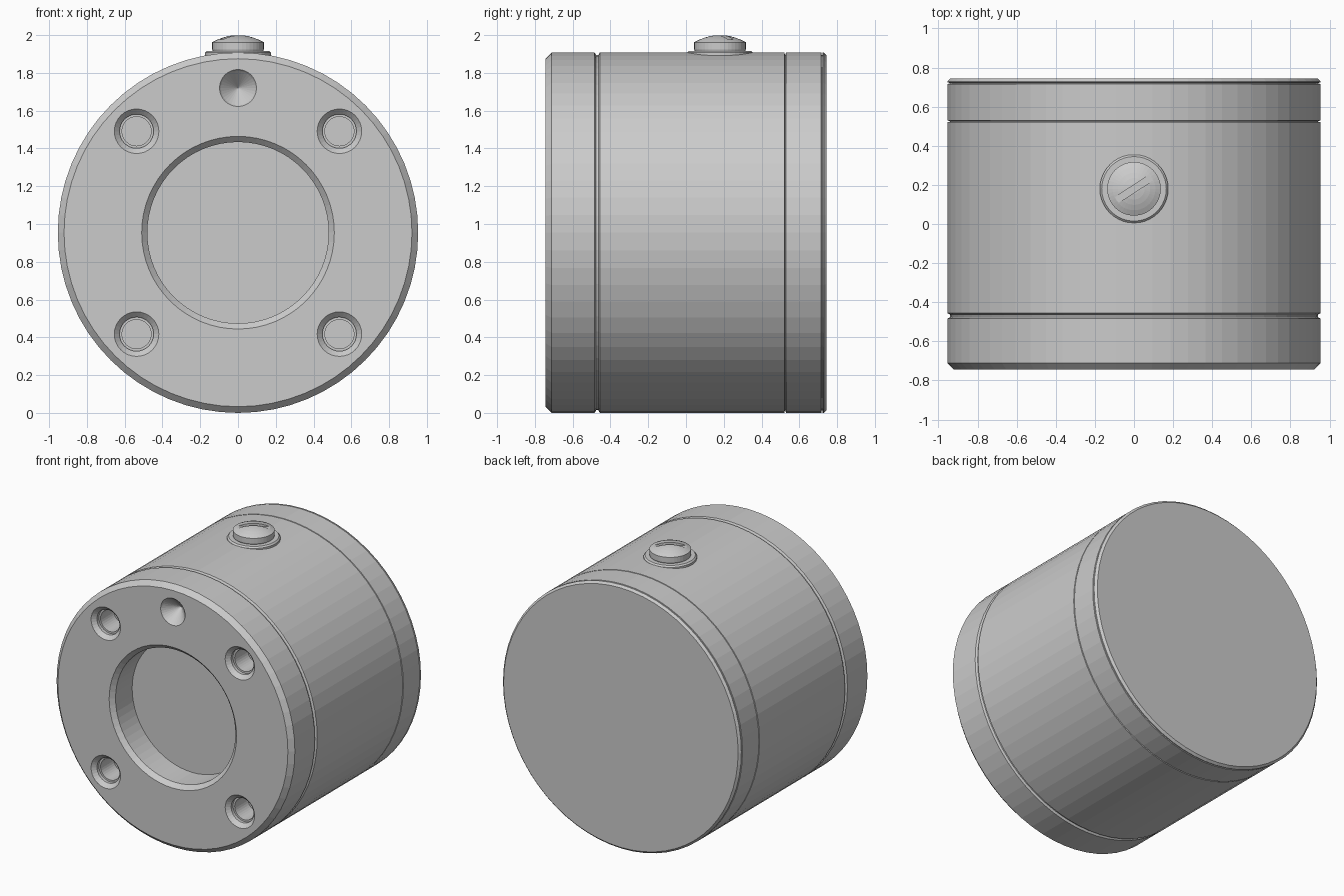
import bpy, bmesh, math
from mathutils import Matrix, Vector

if "Cube" in bpy.data.objects:
    bpy.data.objects.remove(bpy.data.objects["Cube"], do_unlink=True)

R = 0.954          # housing radius, also height of its axis
FRONT, BACK = -0.745, 0.745

grey = bpy.data.materials.new("plain grey")
grey.use_nodes = True
grey.diffuse_color = (0.6, 0.6, 0.6, 1)
grey.node_tree.nodes["Principled BSDF"].inputs["Base Color"].default_value = (0.6, 0.6, 0.6, 1)


def finish(bm, name):
    bmesh.ops.recalc_face_normals(bm, faces=bm.faces[:])
    mesh = bpy.data.meshes.new(name)
    bm.to_mesh(mesh)
    bm.free()
    mesh.materials.append(grey)
    ob = bpy.data.objects.new(name, mesh)
    bpy.context.collection.objects.link(ob)
    return ob


def lathe(name, profile, origin, along_y=True, sides=64):
    """Spin (radius, distance) points around an axis through origin."""
    bm = bmesh.new()
    rings = []
    for r, t in profile:
        if r == 0:
            rings.append([bm.verts.new((0, 0, t))])
        else:
            rings.append([bm.verts.new((r * math.cos(a), r * math.sin(a), t))
                          for a in (math.tau * i / sides for i in range(sides))])
    for a, b in zip(rings, rings[1:]):
        for i in range(sides):
            j = (i + 1) % sides
            if len(b) == 1:
                bm.faces.new((a[i], a[j], b[0]))
            else:
                bm.faces.new((a[i], a[j], b[j], b[i]))
    for ring in (rings[0], rings[-1]):
        if len(ring) > 1:
            bm.faces.new(ring)
    turn = Matrix.Rotation(-math.pi / 2, 4, 'X') if along_y else Matrix.Identity(4)
    bm.transform(Matrix.Translation(Vector(origin)) @ turn)
    return finish(bm, name)


def cut(target, cutter):
    cutter.hide_render = True
    mod = target.modifiers.new("cut", 'BOOLEAN')
    mod.operation, mod.solver, mod.object = 'DIFFERENCE', 'EXACT', cutter
    bpy.context.view_layer.objects.active = target
    bpy.ops.object.modifier_apply(modifier=mod.name)
    bpy.data.objects.remove(cutter, do_unlink=True)


# Round housing with a front chamfer, a groove and two thin seams
profile = [(R - 0.033, FRONT), (R, FRONT + 0.033)]
for y, half, depth in ((-0.47, 0.014, 0.014), (0.525, 0.004, 0.012), (0.72, 0.004, 0.012)):
    profile += [(R, y - half), (R - depth, y - half * 0.4),
                (R - depth, y + half * 0.4), (R, y + half)]
profile += [(R, BACK - 0.015), (R - 0.015, BACK)]
housing = lathe("housing", profile, (0, 0, R))

# Central bore with chamfered mouth
cut(housing, lathe("bore_cutter", [(0.53, -0.02), (0.48, 0.03), (0.48, 0.22)],
                   (0, FRONT, R)))

# Four stepped mounting holes
for sx in (-1, 1):
    for sz in (-1, 1):
        cut(housing, lathe("hole_cutter",
                           [(0.138, -0.02), (0.09, 0.028), (0.09, 0.05), (0.077, 0.05), (0.077, 0.2)],
                           (sx * 0.537, FRONT, R + sz * 0.537), sides=32))

# Conical locating dimple
cut(housing, lathe("dimple_cutter", [(0.118, -0.02), (0.098, 0), (0.09, 0.01), (0, 0.1)],
                   (0, FRONT, 1.72), sides=32))

# Washer and domed screw on top
SCREW_Y = 0.18
lathe("screw_washer", [(0.175, 1.85), (0.175, 1.907), (0.165, 1.917)],
      (0, SCREW_Y, 0), along_y=False, sides=40)
head = [(0.12, 1.88), (0.137, 1.925), (0.137, 1.962)]
head += [(0.137 * (1 - k / 5), 2 - 0.038 * (1 - k / 5) ** 2) for k in range(1, 6)]
head[-1] = (0, 2.0)
screw = lathe("screw_head", head, (0, SCREW_Y, 0), along_y=False, sides=40)

# Screwdriver slot
bm = bmesh.new()
bmesh.ops.create_cube(bm, size=1)
bm.transform(Matrix.Translation((0, SCREW_Y, 2.0)) @ Matrix.Rotation(math.radians(33), 4, 'Z')
             @ Matrix.Diagonal((0.4, 0.034, 0.046, 1)))
cut(screw, finish(bm, "slot_cutter"))
